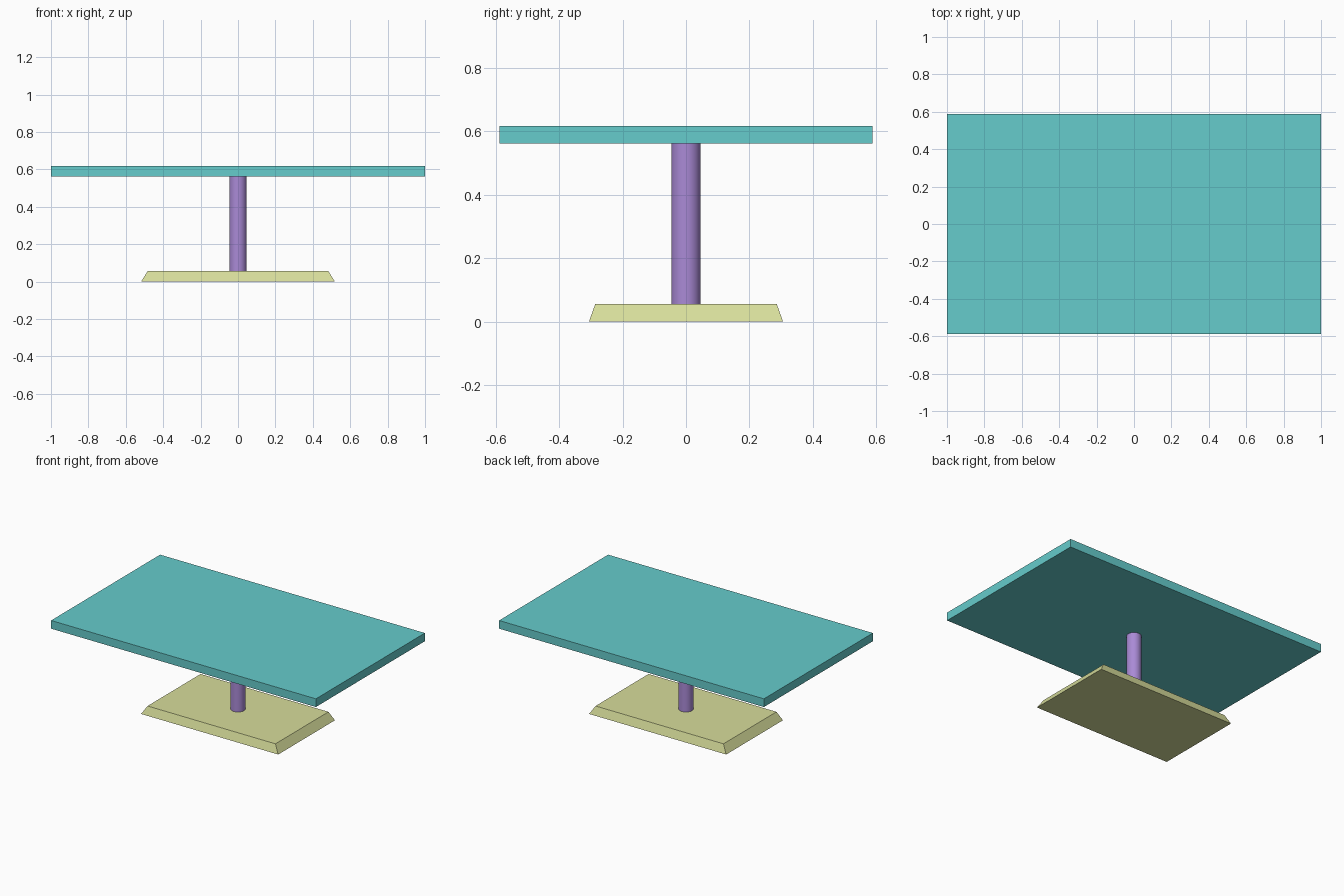
import bpy, bmesh

if "Cube" in bpy.data.objects:
    bpy.data.objects.remove(bpy.data.objects["Cube"])


def material(name, rgb):
    # sRGB 0-255 to linear viewport colour
    lin = [(c / 255 / 12.92) if c < 10 else ((c / 255 + 0.055) / 1.055) ** 2.4 for c in rgb]
    m = bpy.data.materials.new(name)
    m.diffuse_color = (*lin, 1)
    m.use_nodes = True
    m.node_tree.nodes["Principled BSDF"].inputs["Base Color"].default_value = m.diffuse_color
    return m


def slab(name, half_x, half_y, z0, z1, mat, top_scale=(1, 1)):
    """Rectangular slab whose top can be tapered inward."""
    bm = bmesh.new()
    bmesh.ops.create_cube(bm, size=2)
    for v in bm.verts:
        top = v.co.z > 0
        sx, sy = top_scale if top else (1, 1)
        v.co = (v.co.x * half_x * sx, v.co.y * half_y * sy, z1 if top else z0)
    me = bpy.data.meshes.new(name)
    bm.to_mesh(me)
    bm.free()
    me.materials.append(mat)
    ob = bpy.data.objects.new(name, me)
    bpy.context.collection.objects.link(ob)
    return ob


teal = material("teal", (102, 204, 204))
purple = material("purple", (170, 138, 214))
cream = material("pale yellow", (215, 221, 155))

BASE_TOP, TOP_BOTTOM, TOP = 0.056, 0.561, 0.617

# Foot plate with sloping sides, and the flat table top
slab("base", 0.518, 0.306, 0, BASE_TOP, cream, (0.483 / 0.518, 0.286 / 0.306))
slab("table_top", 1.0, 0.588, TOP_BOTTOM, TOP, teal)

# Round central column
bpy.ops.mesh.primitive_cylinder_add(vertices=32, radius=0.046, depth=TOP_BOTTOM - BASE_TOP,
                                    location=(0, 0, (TOP_BOTTOM + BASE_TOP) / 2))
column = bpy.context.object
column.name = "column"
column.data.materials.append(purple)
bpy.ops.object.shade_smooth_by_angle()
